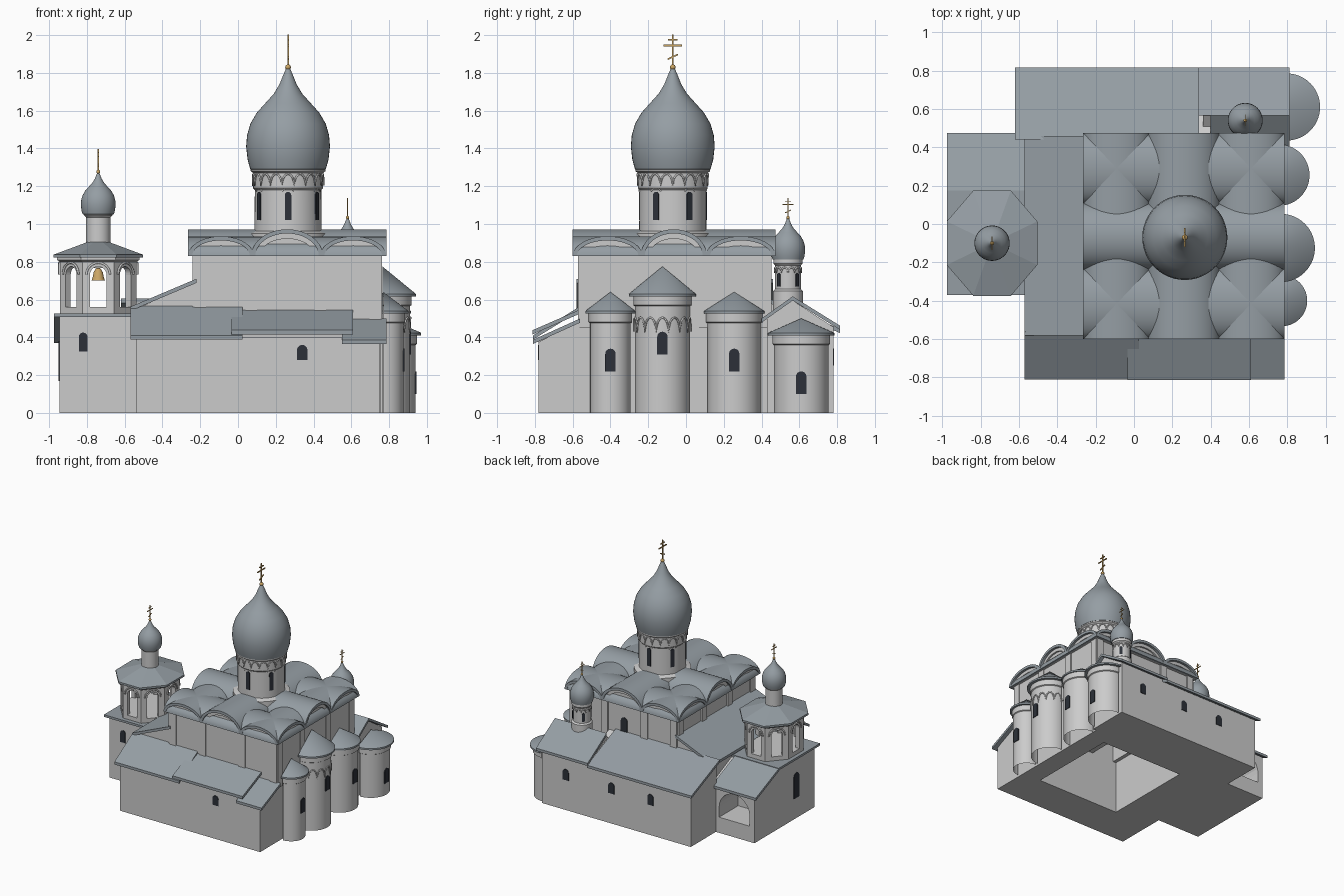
import bpy, bmesh, math
from math import sin, cos, pi, radians
from mathutils import Matrix, Vector

if "Cube" in bpy.data.objects:
    bpy.data.objects.remove(bpy.data.objects["Cube"])

def material(name, rgb):
    m = bpy.data.materials.new(name)
    m.diffuse_color = (*rgb, 1)
    m.use_nodes = True
    m.node_tree.nodes["Principled BSDF"].inputs["Base Color"].default_value = m.diffuse_color
    return m

ROOF = material("slate_roof", (0.30, 0.34, 0.37))
DARK = material("dark_glass", (0.025, 0.03, 0.04))
GOLD = material("gilding", (0.6, 0.38, 0.13))
smooth = []

def finish(name, bm, mat=None, soft=False):
    bmesh.ops.remove_doubles(bm, verts=bm.verts, dist=1e-5)
    bmesh.ops.recalc_face_normals(bm, faces=bm.faces)
    me = bpy.data.meshes.new(name)
    bm.to_mesh(me)
    bm.free()
    ob = bpy.data.objects.new(name, me)
    bpy.context.collection.objects.link(ob)
    if mat:
        me.materials.append(mat)
    if soft:
        smooth.append(ob)
    return ob

def prism(name, pts, axis, a, b, mat=None, soft=False, M=None):
    """Extrude a 2D outline from a to b: axis x uses (y,z), axis y uses (x,z)."""
    bm = bmesh.new()
    put = {'x': lambda p, d: (d, p[0], p[1]), 'y': lambda p, d: (p[0], d, p[1])}[axis]
    lo, hi = ([bm.verts.new(put(p, d)) for p in pts] for d in (a, b))
    bm.faces.new(lo)
    bm.faces.new(hi)
    n = len(pts)
    for i in range(n):
        bm.faces.new((lo[i], lo[(i + 1) % n], hi[(i + 1) % n], hi[i]))
    if M:
        bm.transform(M)
    return finish(name, bm, mat, soft)

def box(name, x0, x1, y0, y1, z0, z1, mat=None, M=None):
    return prism(name, [(y0, z0), (y1, z0), (y1, z1), (y0, z1)], 'x', x0, x1, mat, M=M)

def slab(name, axis, p, q, a, b, t=0.022):
    """Sloping roof sheet whose upper surface runs from p to q."""
    return prism(name, [p, q, (q[0], q[1] - t), (p[0], p[1] - t)], axis, a, b, ROOF)

def lathe(name, prof, c, mat=None, segs=40, start=0, sweep=2 * pi, soft=True, sy=1):
    bm = bmesh.new()
    rows = []
    for i in range(segs + 1):
        t = start + sweep * i / segs
        rows.append([bm.verts.new((c[0] + r * cos(t), c[1] + sy * r * sin(t), z)) for r, z in prof])
    for u, v in zip(rows, rows[1:]):
        for k in range(len(prof) - 1):
            bm.faces.new((u[k], v[k], v[k + 1], u[k + 1]))
    bmesh.ops.remove_doubles(bm, verts=bm.verts, dist=1e-5)
    return finish(name, bm, mat, soft)

def arch(cx, w, z0, h, n=12):
    r = w / 2
    top = [(cx + r * cos(pi * i / n), z0 + h - r + r * sin(pi * i / n)) for i in range(n + 1)]
    return [(cx - r, z0), (cx + r, z0)] + top

def window(name, x, y, z, w, h, deg):
    M = Matrix.Translation((x, y, z)) @ Matrix.Rotation(radians(deg + 90), 4, 'Z')
    return prism(name, arch(0, w, 0, h), 'y', -0.004, 0.02, DARK, M=M)

def tube(name, pts, r=0.005, mat=None):
    cu = bpy.data.curves.new(name, 'CURVE')
    cu.dimensions = '3D'
    cu.bevel_depth, cu.bevel_resolution = r, 1
    sp = cu.splines.new('POLY')
    sp.points.add(len(pts) - 1)
    for p, co in zip(sp.points, pts):
        p.co = (*co, 1)
    ob = bpy.data.objects.new(name, cu)
    bpy.context.collection.objects.link(ob)
    bpy.ops.object.select_all(action='DESELECT')
    ob.select_set(True)
    bpy.context.view_layer.objects.active = ob
    bpy.ops.object.convert(target='MESH')

def arcade(name, c, r, z, h, n, start=0, sweep=2 * pi):
    """Row of little blind arches wrapped round a cylinder."""
    da = sweep / n
    pts = []
    for i in range(n):
        for k in range(9):
            t = pi * k / 8
            a = start + (i + 0.5 - 0.5 * cos(t)) * da
            pts.append((c[0] + r * cos(a), c[1] + r * sin(a), z + h * sin(t)))
    tube(name, pts)

def carve(ob, cutter):
    m = ob.modifiers.new("cut", 'BOOLEAN')
    m.operation, m.object, m.solver = 'DIFFERENCE', cutter, 'EXACT'
    bpy.context.view_layer.objects.active = ob
    bpy.ops.object.modifier_apply(modifier=m.name)
    bpy.data.objects.remove(cutter)

ONION = [(.18, 0), (.2, .005), (.214, .055), (.222, .125), (.217, .185), (.2, .245), (.165, .305),
         (.12, .355), (.075, .405), (.045, .455), (.025, .505), (.008, .545), (0, .545)]

def cupola(name, c, z, s, cs):
    """Onion dome, ball and three-bar cross."""
    lathe(name + "_dome", [(r * s, z + h * s) for r, h in ONION], c, ROOF, 48)
    z += 0.545 * s
    b = 0.015 * cs
    lathe(name + "_ball", [(b * sin(pi * i / 8), z - b * cos(pi * i / 8)) for i in range(9)], c, GOLD, 16)
    for part, dz, half, tilt in (("upper", .145, .025, 0), ("middle", .115, .05, 0), ("lower", .055, .03, 25)):
        M = Matrix.Translation((*c, z + dz * cs)) @ Matrix.Rotation(radians(tilt), 4, 'X')
        e, l = 0.004 * cs, half * cs
        box(f"{name}_cross_{part}_bar", -e, e, -l, l, -e, e, GOLD, M)
    e = 0.004 * cs
    box(name + "_cross_post", c[0] - e, c[0] + e, c[1] - e, c[1] + e, z, z + 0.172 * cs, GOLD)

# Main cube, hollow from below
body = box("main_walls", -.23, .75, -.56, .44, 0, .84)
carve(body, box("cavity", -.2, .58, -.46, .32, -.1, .8))
for i, x in enumerate((-.2, .07, .435, .725)):
    box(f"pilaster_south_north_{i}", x - .03, x + .03, -.572, .452, .45, .85)
for i, y in enumerate((-.535, -.235, .1, .41)):
    box(f"pilaster_east_west_{i}", -.242, .762, y - .03, y + .03, .45, .85)

# Crossing barrel vaults with rounded gables
def vault(name, axis, c, hw, top, wall, edge):
    def arc(w, z, n=20):
        return [(c + w * cos(pi * i / n), .83 + (z - .83) * sin(pi * i / n)) for i in range(n + 1)]
    prism(name + "_gable", arc(hw - .02, top - .02), axis, *wall, None, True)
    trim = arc(hw - .018, top - .02) + arc(hw - .045, top - .05)[::-1]
    prism(name + "_trim", trim, axis, wall[0] - .014, wall[1] + .014, None, True)
    prism(name + "_roof", arc(hw, top) + arc(hw - .022, top - .022)[::-1], axis, *edge, ROOF, True)

for i, (c, hw, top) in enumerate(((-.09, .175, .935), (.26, .19, .972), (.61, .175, .935))):
    vault(f"long_vault_{i}", 'y', c, hw, top, (-.56, .44), (-.6, .475))
for i, (c, hw, top) in enumerate(((-.415, .185, .935), (-.065, .175, .972), (.29, .185, .935))):
    vault(f"cross_vault_{i}", 'x', c, hw, top, (-.23, .75), (-.265, .785))

# Main drum and dome
C = (.265, -.07)
lathe("main_drum", [(.215, .9), (.215, .95), (.178, .962), (.176, 1.18), (.185, 1.19), (.185, 1.27),
                    (.198, 1.28), (.198, 1.29), (0, 1.29)], C, None, 48)
arcade("main_drum_arcade", C, .187, 1.205, .06, 18)
for i in range(6):
    d = -90 + 60 * i
    a = radians(d)
    window(f"drum_window_{i}", C[0] + .176 * cos(a), C[1] + .176 * sin(a), 1.02, .034, .15, d)
    hood = [(C[0] + .18 * cos(a + o), C[1] + .18 * sin(a + o), z) for o, z in ((-.17, 1.175), (0, 1.2), (.17, 1.175))]
    tube(f"drum_window_hood_{i}", hood, .004)
cupola("main", C, 1.285, 1, 1)

# East apses with half-cone roofs
for name, x, y, r, rr, h, top, wz in (("middle", .765, -.125, .146, .178, .615, .775, .31),
                                      ("south", .77, -.4, .107, .133, .525, .64, .22),
                                      ("north", .755, .255, .142, .16, .525, .64, .22),
                                      ("chapel", .795, .61, .145, .175, .41, .5, .1)):
    arc = dict(start=-pi / 2, sweep=pi)
    lathe(name + "_apse", [(r, 0), (r, h - .05), (r + .008, h - .045), (r + .008, h)], (x, y), **arc)
    lathe(name + "_apse_roof", [(r, h), (rr, h), (rr, h + .014), (0, top)], (x, y), ROOF, **arc)
    window(name + "_apse_window", x + r, y, wz, .055, .12, 0)
arcade("middle_apse_arcade", (.765, -.125), .148, .43, .075, 7, -pi / 2, pi)

# West and south galleries
prism("west_gallery", [(-.54, 0), (-.23, 0), (-.23, .69), (-.54, .55)], 'y', -.56, .44)
slab("west_gallery_roof", 'y', (-.57, .562), (-.22, .71), -.58, .46)
prism("south_gallery", [(-.78, 0), (-.56, 0), (-.56, .49), (-.78, .375)], 'x', -.54, .75)
box("south_gallery_upper_wall", -.54, .6, -.78, -.56, .3, .4)
slab("south_roof_west", 'x', (-.81, .41), (-.56, .565), -.57, .025)
slab("south_roof_middle", 'x', (-.812, .438), (-.56, .548), -.035, .61)
slab("south_roof_east", 'x', (-.81, .387), (-.56, .5), .55, .785)

# North chapel: lean-to part and gabled east part
prism("north_aisle", [(.44, 0), (.78, 0), (.78, .435), (.44, .585)], 'x', -.59, .4)
slab("north_aisle_roof", 'x', (.815, .445), (.44, .605), -.62, .34)
prism("north_chapel", [(.43, 0), (.78, 0), (.78, .455), (.565, .595), (.43, .5)], 'x', .36, .78)
slab("north_chapel_roof_outer", 'x', (.815, .462), (.565, .617), .335, .81)
slab("north_chapel_roof_inner", 'x', (.4, .5), (.565, .617), .4, .81)
N = (.58, .54)
lathe("chapel_drum", [(.08, .5), (.08, .645), (.068, .655), (.068, .78), (.078, .79), (.078, .812), (0, .812)], N)
arcade("chapel_drum_arcade", N, .07, .745, .025, 12)
for i in range(4):
    a = radians(45 + 90 * i)
    window(f"chapel_drum_window_{i}", N[0] + .068 * cos(a), N[1] + .068 * sin(a), .67, .022, .07, 45 + 90 * i)
cupola("chapel", N, .81, .41, .6)

# Bell tower base with arched north porch
base = prism("tower_base", [(-.34, 0), (.45, 0), (.45, .375), (.16, .51), (-.34, .51)], 'x', -.945, -.54)
carve(base, prism("porch", arch(-.76, .28, .13, .225), 'y', .2, .6))
box("tower_base_cornice", -.975, -.53, -.37, .175, .508, .526, ROOF)
slab("porch_roof", 'x', (.475, .392), (.165, .526), -.975, -.57)

# Open octagonal belfry
T, RX, RY = (-.74, -.1), .203, .236
K = 1 / cos(pi / 8)
octo = dict(segs=8, start=pi / 8, soft=False, sy=RY / RX)
lathe("belfry_floor", [(0, .52), (RX * K, .52), (RX * K, .56), (0, .56)], T, **octo)
ring = [Vector((T[0] + RX * K * cos(pi / 8 + i * pi / 4), T[1] + RY * K * sin(pi / 8 + i * pi / 4), 0)) for i in range(8)]
for i in range(8):
    p, q = ring[i - 1], ring[i]
    d = (q - p).normalized()
    M = Matrix.Translation((p + q) / 2) @ Matrix.Rotation(math.atan2(d.y, d.x), 4, 'Z')
    w = (q - p).length / 2
    hole = arch(0, .088, .56, .215)[2:]
    outline = [(w, .56)] + [(w, .82), (-w, .82), (-w, .56), (-.044, .56)] + hole[::-1] + [(.044, .56)]
    prism(f"belfry_wall_{i}", outline, 'y', 0, .035, M=M)
    tube(f"belfry_arch_{i}", [M @ Vector((x, -.003, z)) for x, z in arch(0, .125, .72, .075)[2:]], .006)
lathe("belfry_cornice", [(RX * K, .8), (RX * K + .016, .81), (RX * K + .016, .825), (0, .825)], T, **octo)
lathe("belfry_roof", [(0, .822), (.236 * K, .822), (.236 * K, .838), (.06, .905)], T, ROOF, **octo)
lathe("bell", [(.036, .7), (.03, .715), (.024, .745), (.012, .765), (0, .768)], T, GOLD, 20)
box("bell_beam", T[0] - .19, T[0] + .19, T[1] - .008, T[1] + .008, .768, .784)
lathe("tower_drum", [(.065, .87), (.065, 1.035), (.075, 1.045), (.075, 1.055), (0, 1.055)], T)
cupola("tower", T, 1.05, .415, .7)

# Wall windows
for name, x, y, z, w, h, d in (("tower_south", -.82, -.34, .325, .046, .1, -90),
                               ("tower_west", -.945, -.1, .17, .07, .21, 180),
                               ("gallery", .34, -.78, .28, .055, .08, -90),
                               ("main_south", .28, -.56, .545, .065, .12, -90),
                               ("main_south_small", .575, -.56, .53, .04, .08, -90),
                               ("main_north", .26, .44, .6, .06, .12, 90),
                               ("aisle_east", .56, .78, .25, .055, .09, 90),
                               ("aisle_middle", .14, .78, .25, .055, .09, 90),
                               ("aisle_west", -.22, .78, .25, .055, .09, 90)):
    window(name + "_window", x, y, z, w, h, d)

# Smooth the turned and vaulted parts
bpy.ops.object.select_all(action='DESELECT')
for ob in smooth:
    ob.select_set(True)
bpy.context.view_layer.objects.active = smooth[0]
bpy.ops.object.shade_smooth_by_angle(angle=radians(35))
